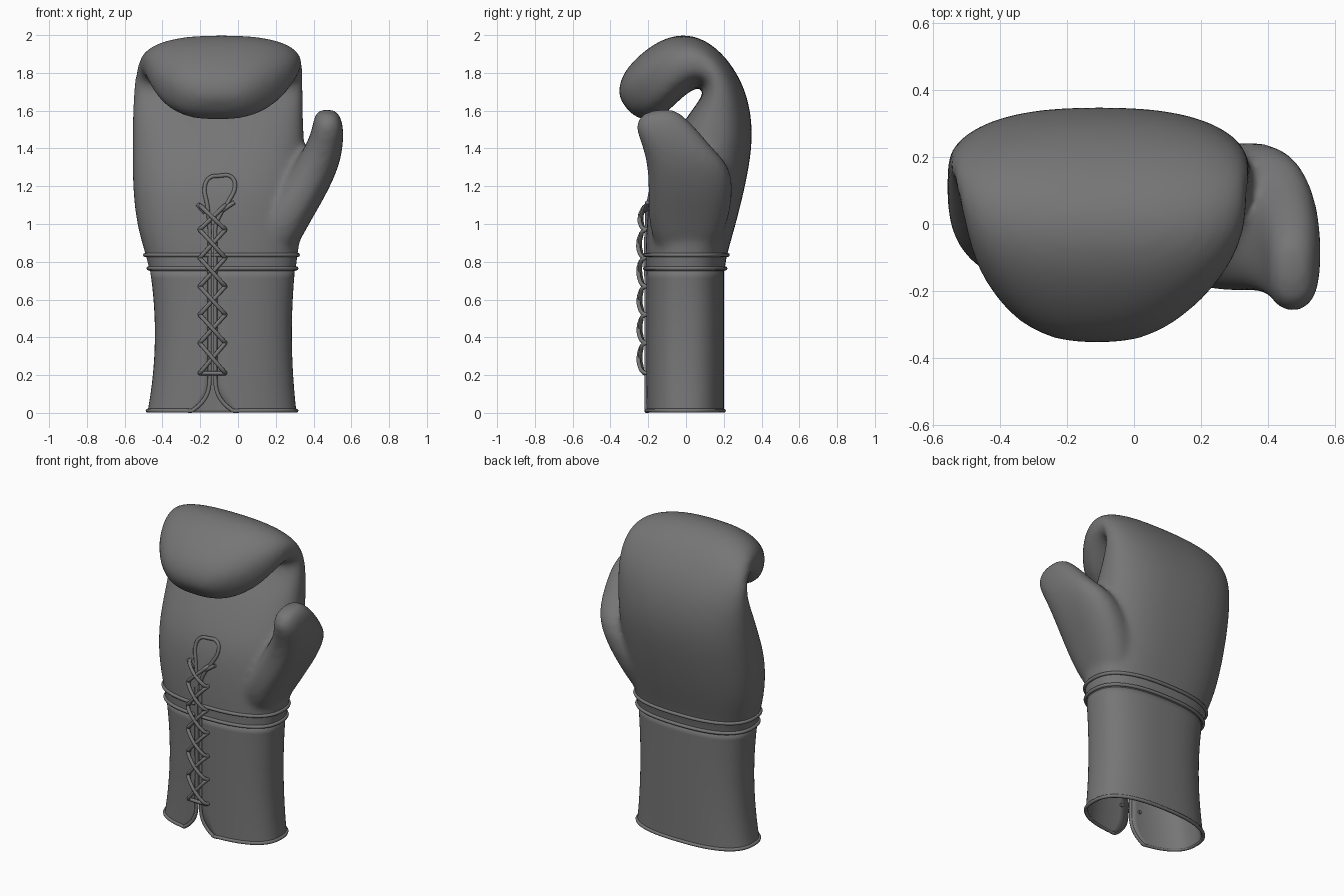
import bpy, bmesh, math
from mathutils import Vector
from mathutils.bvhtree import BVHTree

if "Cube" in bpy.data.objects:
    bpy.data.objects.remove(bpy.data.objects["Cube"])

leather = bpy.data.materials.new("dark_grey_leather")
leather.use_nodes = True
leather.diffuse_color = (0.18, 0.18, 0.18, 1)
leather.node_tree.nodes["Principled BSDF"].inputs["Base Color"].default_value = (0.18, 0.18, 0.18, 1)

SLIT = -0.135     # x of the lacing slit
POWER = 2.5       # squareness of the cross-sections
CUT = 0.75        # height where hand meets cuff


def power(c):
    return math.copysign(abs(c) ** (2 / POWER), c)


def add_object(name, bm):
    mesh = bpy.data.meshes.new(name)
    bm.to_mesh(mesh)
    mesh.polygons.foreach_set("use_smooth", [True] * len(mesh.polygons))
    mesh.materials.append(leather)
    obj = bpy.data.objects.new(name, mesh)
    bpy.context.collection.objects.link(obj)
    return obj


def loft(bm, rings, sides=32):
    """Closed skin over rings given as (outer y, z, inner y, z, x low, x high)."""
    rows = []
    for oy, oz, iy, iz, x0, x1 in rings:
        row = []
        for k in range(sides):
            t = 2 * math.pi * k / sides
            s = power(math.sin(t)) / 2
            row.append(bm.verts.new(((x0 + x1) / 2 + (x1 - x0) / 2 * power(math.cos(t)),
                                     (oy + iy) / 2 + (oy - iy) * s,
                                     (oz + iz) / 2 + (oz - iz) * s)))
        rows.append(row)
    for a, b in zip(rows, rows[1:]):
        for k in range(sides):
            j = (k + 1) % sides
            bm.faces.new((a[k], a[j], b[j], b[k]))
    bm.faces.new(rows[0][::-1])
    bm.faces.new(rows[-1])


def tube(name, paths, radius, cyclic=False):
    curve = bpy.data.curves.new(name, "CURVE")
    curve.dimensions = "3D"
    curve.bevel_depth = radius
    curve.bevel_resolution = 2
    curve.resolution_u = 4
    curve.use_fill_caps = True
    for path in paths:
        spline = curve.splines.new("BEZIER")
        spline.bezier_points.add(len(path) - 1)
        for bp, p in zip(spline.bezier_points, path):
            bp.co = p
            bp.handle_left_type = bp.handle_right_type = "AUTO"
        spline.use_cyclic_u = cyclic
    curve.materials.append(leather)
    obj = bpy.data.objects.new(name, curve)
    bpy.context.collection.objects.link(obj)


# Hand: rings run up the palm, over the knuckles and down the curled fingers
hand_rings = [
    (.2, .5, -.21, .5, -.44, .285), (.2, .75, -.215, .75, -.466, .305),
    (.22, .85, -.215, .85, -.495, .32), (.265, 1, -.21, 1, -.54, .34),
    (.315, 1.2, -.19, 1.2, -.56, .355), (.355, 1.42, -.12, 1.36, -.56, .355),
    (.345, 1.6, -.03, 1.52, -.56, .345), (.3, 1.75, .06, 1.64, -.555, .345),
    (.21, 1.89, .1, 1.7, -.545, .345), (.1, 1.98, .07, 1.73, -.525, .34),
    (-.02, 2.01, 0, 1.69, -.505, .335), (-.14, 1.975, -.07, 1.62, -.48, .3),
    (-.25, 1.895, -.14, 1.56, -.43, .23), (-.335, 1.8, -.22, 1.545, -.35, .13),
    (-.36, 1.71, -.29, 1.58, -.25, .03), (-.35, 1.66, -.32, 1.62, -.17, -.05)]
# Thumb: flat rings, wide at the web and narrow at the tip
thumb_rings = [
    (.14, .8, -.14, .8, .05, .27), (.22, 1, -.2, 1, .1, .375),
    (.25, 1.15, -.2, 1.15, .18, .465), (.24, 1.3, -.2, 1.28, .27, .53),
    (.15, 1.39, -.225, 1.4, .35, .555), (.06, 1.5, -.26, 1.48, .39, .56),
    (-.01, 1.57, -.265, 1.54, .4, .55), (-.07, 1.615, -.22, 1.6, .42, .52)]

bm = bmesh.new()
loft(bm, hand_rings)
loft(bm, thumb_rings)
hand = add_object("hand", bm)
bm.free()
hand.modifiers.new("round", "SUBSURF").levels = 2
fuse = hand.modifiers.new("fuse", "REMESH")
fuse.mode = "VOXEL"
fuse.voxel_size = 0.017
soften = hand.modifiers.new("soften", "SMOOTH")
soften.factor = 0.5
soften.iterations = 12
depsgraph = bpy.context.evaluated_depsgraph_get()
bm = bmesh.new()
bm.from_mesh(hand.evaluated_get(depsgraph).to_mesh())
bpy.data.objects.remove(hand)


def bisect(co, normal, clear=False):
    bmesh.ops.bisect_plane(bm, geom=bm.verts[:] + bm.edges[:] + bm.faces[:], dist=1e-5,
                           plane_co=co, plane_no=normal, clear_inner=clear)


# Open the hand below, then cut the slit in the palm
bisect((0, 0, CUT), (0, 0, 1), True)
surface = BVHTree.FromBMesh(bm)
for x in (SLIT - .015, SLIT + .015):
    bisect((x, 0, 0), (1, 0, 0))
slit_faces = [f for f in bm.faces if abs(f.calc_center_median().x - SLIT) < .015
              and f.calc_center_median().y < 0 and f.calc_center_median().z < 1]
bmesh.ops.delete(bm, geom=slit_faces, context="FACES")
add_object("hand", bm)
bm.free()


# Cuff: flared open sleeve whose slit widens into round corners at the hem
def sleeve(z):
    q = ((.42 - z) / .42) ** 2
    return -.0775 - .0075 * q, .3625 + .0325 * q


def gap(z):
    return .015 + .11 * max(0, 1 - z / .2) ** 3


def cuff_row(z, count=72):
    cx, a = sleeve(z)

    def angle(x):
        u = (x - cx) / a
        return math.acos(math.copysign(abs(u) ** (POWER / 2), u))
    start, end = -angle(SLIT + gap(z)), 2 * math.pi - angle(SLIT - gap(z))
    angles = [start + (end - start) * k / count for k in range(count + 1)]
    return [Vector((cx + a * power(math.cos(t)), -.005 + .205 * power(math.sin(t)), z))
            for t in angles]


heights = [.012 + .188 * (k / 12) ** 1.5 for k in range(12)]
heights += [.2 + (CUT + .01 - .2) * k / 12 for k in range(13)]
bm = bmesh.new()
rows = [[bm.verts.new(p) for p in cuff_row(z)] for z in heights]
for a, b in zip(rows, rows[1:]):
    for k in range(len(a) - 1):
        bm.faces.new((a[k], a[k + 1], b[k + 1], b[k]))
cuff = add_object("cuff", bm)
bm.free()
wall = cuff.modifiers.new("wall", "SOLIDIFY")
wall.thickness = 0.012
wall.offset = -1


# Point on the front surface, lifted outward
def front(x, z, lift=0.0):
    if z < CUT + .01:
        cx, a = sleeve(z)
        y = -.005 - .205 * (1 - abs((x - cx) / a) ** POWER) ** (1 / POWER)
    else:
        y = surface.ray_cast(Vector((x, -1, z)), Vector((0, 1, 0)))[0].y
    return Vector((x, y - lift, z))


# Piping along the hem, up both slit edges and round the top loop
edge = heights + [.81, .86, .92, .98]
loop = [(-.163, 1.1), (-.176, 1.2), (-.15, 1.245), (-.1, 1.255), (-.035, 1.25),
        (-.016, 1.2), (-.05, 1.12), (-.1, 1.04)]
piping = [front(SLIT + gap(z), z) for z in reversed(edge[1:])]
piping += cuff_row(.012)
piping += [front(SLIT - gap(z), z) for z in edge[1:]]
piping += [front(x, z, .003) for x, z in loop]
tube("piping", [piping], .011, True)

# Two wrist bands hugging the hand
bands = []
for z in (.765, .836):
    centre = Vector((-.08, 0, z))
    band = []
    for p in cuff_row(z):
        out = p - centre
        hit = surface.ray_cast(centre + out * 1.5, -out)[0]
        band.append((hit or p) + out.normalized() * .003)
    bands.append(band)
tube("wrist_bands", bands, .011)

# Crossed laces, each strand arching out between two eyelets
eyelets = [.21, .37, .52, .67, .82, .97, 1.1]
strands = []
for low, high in zip(eyelets, eyelets[1:]):
    for side in (-1, 1):
        strand = []
        for f, lift in ((0, -.025), (.03, .015), (.25, .032), (.5, .037), (.75, .032),
                        (.97, .015), (1, -.025)):
            x = SLIT + side * .068 * (1 - 2 * f)
            base = min(front(SLIT - .03, low + (high - low) * f).y,
                       front(x, low + (high - low) * f).y)
            strand.append(Vector((x, base - lift - .004 * side * (lift > .02),
                                  low + (high - low) * f)))
        strands.append(strand)
# Straight bottom bar and the two free ends at the top
for x0, z0, x1, z1 in ((SLIT - .068, .21, SLIT + .068, .21),
                       (SLIT - .08, 1.105, SLIT - .04, 1.06),
                       (SLIT + .115, 1.115, SLIT + .05, 1.07)):
    strands.append([front(x0 + (x1 - x0) * k / 4, z0 + (z1 - z0) * k / 4, .012)
                    for k in range(5)])
tube("laces", strands, .011)
